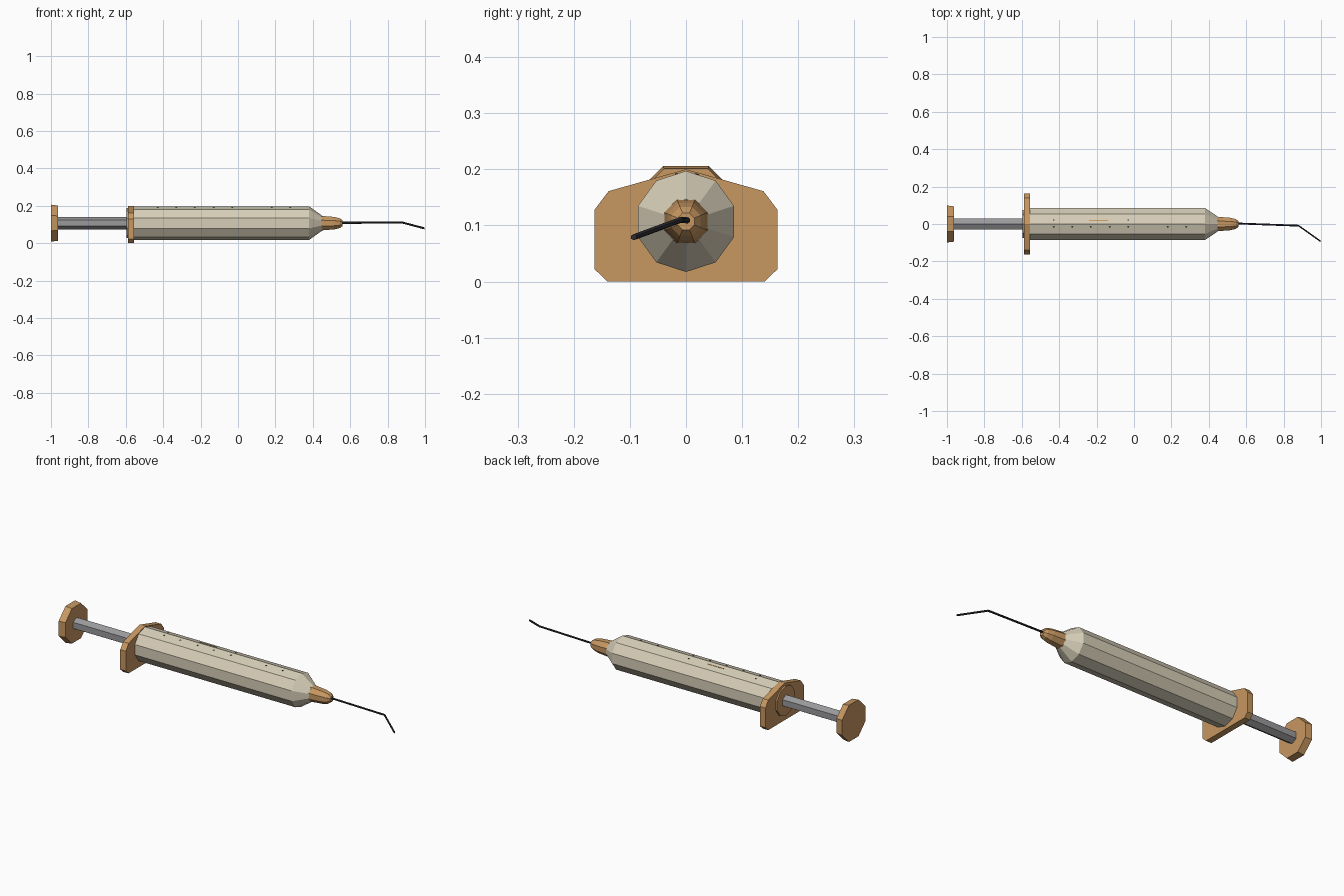
import bpy, bmesh, math
from mathutils import Vector, Matrix

cube = bpy.data.objects.get("Cube")
if cube:
    bpy.data.objects.remove(cube, do_unlink=True)

AXIS = 0.107  # height of the long axis


def material(name, rgb):
    m = bpy.data.materials.new(name)
    m.use_nodes = True
    m.diffuse_color = (*rgb, 1)
    m.node_tree.nodes["Principled BSDF"].inputs["Base Color"].default_value = (*rgb, 1)
    return m


cream = material("cream", (0.68, 0.62, 0.48))
tan = material("tan brown", (0.57, 0.31, 0.12))
grey = material("steel grey", (0.32, 0.32, 0.33))
black = material("near black", (0.025, 0.025, 0.03))


def finish(name, bm, mat):
    bmesh.ops.recalc_face_normals(bm, faces=bm.faces)
    mesh = bpy.data.meshes.new(name)
    bm.to_mesh(mesh)
    bm.free()
    mesh.materials.append(mat)
    ob = bpy.data.objects.new(name, mesh)
    bpy.context.collection.objects.link(ob)
    return ob


def loft(name, rings, mat):
    """Skin a list of equal rings of points and cap both ends."""
    bm = bmesh.new()
    loops = [[bm.verts.new(p) for p in ring] for ring in rings]
    n = len(loops[0])
    for a, b in zip(loops, loops[1:]):
        for i in range(n):
            j = (i + 1) % n
            bm.faces.new((a[i], a[j], b[j], b[i]))
    bm.faces.new(loops[0])
    bm.faces.new(loops[-1])
    return finish(name, bm, mat)


def ring(centre, radius, sides, turn=0.0):
    x, y, z = centre
    angles = [math.pi / 2 + (i + turn) * math.tau / sides for i in range(sides)]
    return [(x, y + radius * math.cos(a), z + radius * math.sin(a)) for a in angles]


def lathe(name, profile, sides, mat, turn=0.0):
    return loft(name, [ring((x, 0, AXIS), r, sides, turn) for x, r in profile], mat)


# Barrel with its tapered shoulder
lathe("barrel", [(-0.58, 0.09), (0.38, 0.09), (0.45, 0.04)], 10, cream)
lathe("barrel_end_cap", [(-0.596, 0.08), (-0.57, 0.08)], 10, tan)

# Needle hub
lathe("needle_hub", [(0.445, 0.042), (0.515, 0.036), (0.545, 0.028), (0.56, 0.016)],
      8, tan, 0.5)

# Plunger
lathe("plunger_rod", [(-0.97, 0.033), (-0.58, 0.033)], 6, grey)
lathe("thumb_plate", [(-1.0, 0.107), (-0.963, 0.102)], 8, tan, 0.5)

# Finger flange, mirrored from half an outline
half = [(0.14, 0), (0.163, 0.022), (0.163, 0.128), (0.138, 0.161)]
outline = half + [(0, 0.2)] + [(-y, z) for y, z in reversed(half)]
loft("finger_flange", [[(x, y, z) for y, z in outline] for x in (-0.588, -0.555)], tan)

# Bent needle
path = [(0.55, 0.003, 0.109), (0.88, -0.009, 0.11), (0.998, -0.093, 0.079)]
loft("bent_needle", [ring(p, 0.0055, 6) for p in path], black)


# Small marks lying on the two upper faces of the barrel
def plate(name, x, y, length, width, mat):
    slope = -math.copysign(math.pi / 10, y)
    z = AXIS + 0.09 - abs(y) * math.tan(math.pi / 10)
    bm = bmesh.new()
    bmesh.ops.create_cube(bm, size=1, matrix=Matrix.Translation((x, y, z))
                          @ Matrix.Rotation(slope, 4, "X")
                          @ Matrix.Diagonal((length, width, 0.003, 1)))
    return finish(name, bm, mat)


for x in (-0.43, -0.33, -0.23, -0.13, -0.03, 0.18, 0.28):
    plate("scale_mark", x, -0.017, 0.008, 0.005, black)
for x in (-0.43, -0.03):
    plate("scale_mark", x, 0.02, 0.008, 0.005, black)
plate("scale_band", -0.19, 0.018, 0.1, 0.004, tan)
